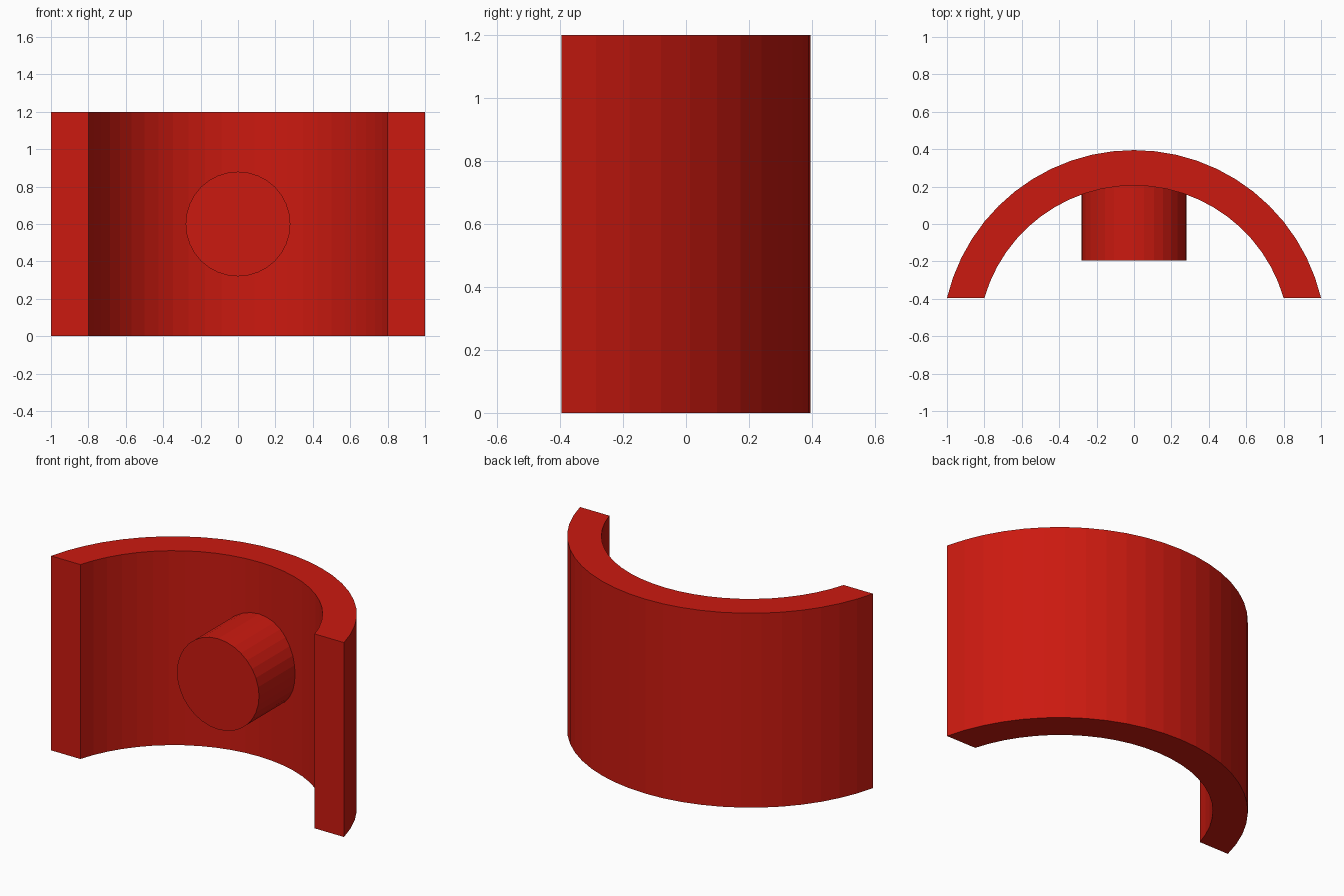
import bpy, bmesh, math
from mathutils import Matrix, Vector

if "Cube" in bpy.data.objects:
    bpy.data.objects.remove(bpy.data.objects["Cube"])

HEIGHT = 1.2
END_Y = -0.395

red = bpy.data.materials.new("red")
red.diffuse_color = (0.6, 0.01, 0.005, 1)
red.use_nodes = True
red.node_tree.nodes["Principled BSDF"].inputs["Base Color"].default_value = red.diffuse_color


def finish(bm, name):
    bmesh.ops.recalc_face_normals(bm, faces=bm.faces)
    mesh = bpy.data.meshes.new(name)
    bm.to_mesh(mesh)
    bm.free()
    mesh.materials.append(red)
    obj = bpy.data.objects.new(name, mesh)
    bpy.context.collection.objects.link(obj)
    return obj


def arc(half_chord, apex_y, steps=24):
    """Points of a circular arc from -x to +x through the apex."""
    rise = apex_y - END_Y
    r = (half_chord ** 2 + rise ** 2) / (2 * rise)
    cy = apex_y - r
    half = math.atan2(half_chord, END_Y - cy)
    angles = [half * (2 * i / steps - 1) for i in range(steps + 1)]
    return [Vector((r * math.sin(a), cy + r * math.cos(a), 0)) for a in angles]


# Curved wall: paired inner and outer arcs, extruded upward
bm = bmesh.new()
outer = [bm.verts.new(p) for p in arc(1.0, 0.395)]
inner = [bm.verts.new(p) for p in arc(0.8, 0.206)]
base = [bm.faces.new((outer[i], outer[i + 1], inner[i + 1], inner[i]))
        for i in range(len(outer) - 1)]
top = bmesh.ops.extrude_face_region(bm, geom=base, use_keep_orig=True)["geom"]
bmesh.ops.translate(bm, vec=(0, 0, HEIGHT),
                    verts=[g for g in top if isinstance(g, bmesh.types.BMVert)])
finish(bm, "curved_wall")

# Round peg on the inside, its back end sunk into the wall
front, back = -0.195, 0.25
bm = bmesh.new()
bmesh.ops.create_cone(
    bm, cap_ends=True, segments=32, radius1=0.28, radius2=0.28, depth=back - front,
    matrix=Matrix.Translation((0, (front + back) / 2, HEIGHT / 2))
    @ Matrix.Rotation(math.pi / 2, 4, 'X'))
finish(bm, "peg")
